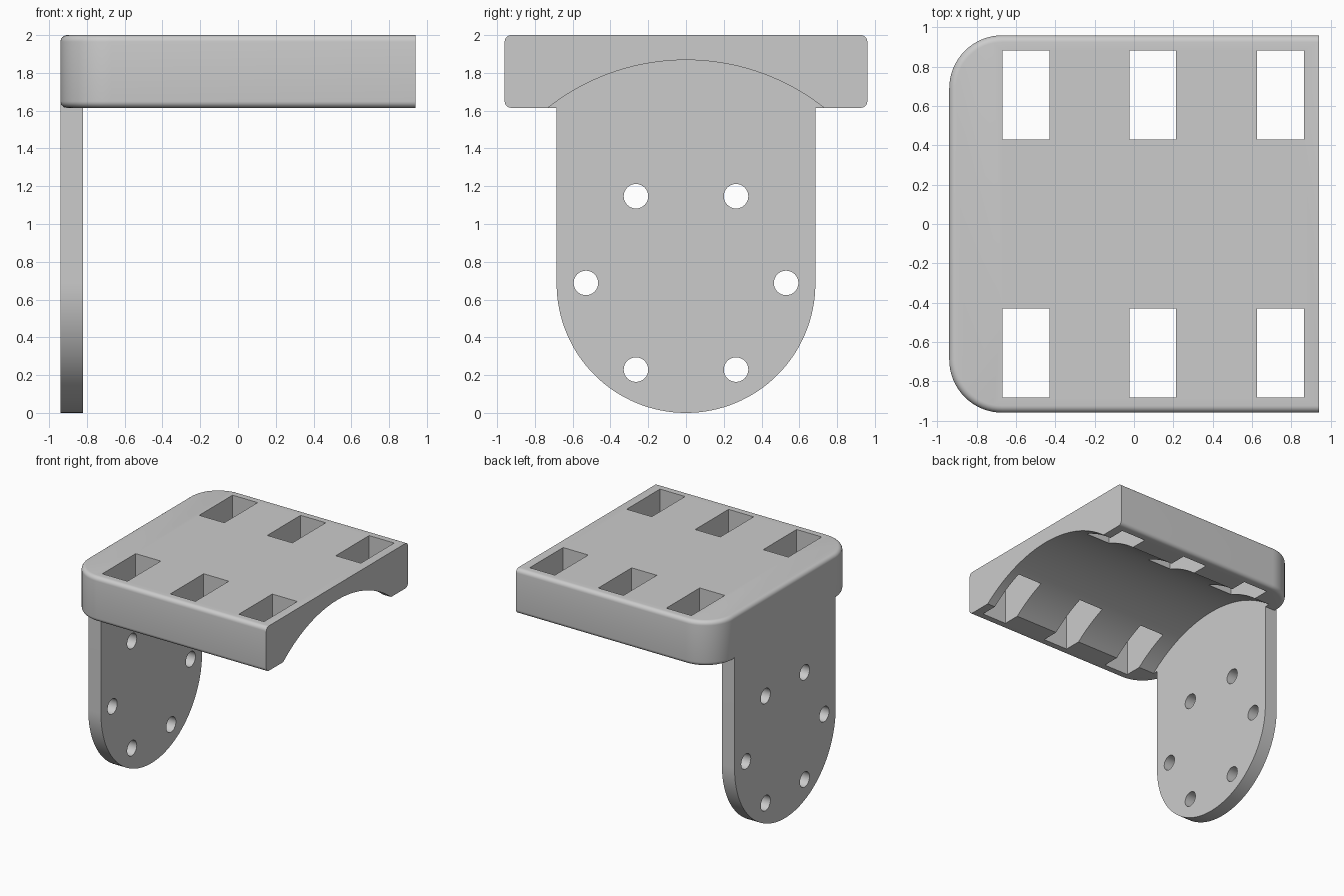
import bpy, bmesh
from math import pi, sin, cos
from mathutils import Vector

X0, X1, HALF_Y = -0.94, 0.94, 0.96     # slab footprint
Z0, Z1 = 1.615, 2.0                    # slab underside and top
AXIS_Z = 0.685                         # shared centre of arch, tab end and holes
TAB_R, ARCH_R, TAB_INNER = 0.685, 1.183, -0.82

cube = bpy.data.objects.get("Cube")
if cube:
    bpy.data.objects.remove(cube, do_unlink=True)

grey = bpy.data.materials.new("plain grey")
grey.use_nodes = True
colour = (0.6, 0.6, 0.6, 1)
grey.diffuse_color = colour
grey.node_tree.nodes["Principled BSDF"].inputs["Base Color"].default_value = colour


def arc(cx, cy, r, start, end, n):
    return [(cx + r * cos(start + (end - start) * i / n),
             cy + r * sin(start + (end - start) * i / n)) for i in range(n + 1)]


def prism(name, points, offset, bevel=0):
    """Extrude a closed loop of 3D points; optionally round its rims."""
    bm = bmesh.new()
    face = bm.faces.new([bm.verts.new(p) for p in points])
    new = bmesh.ops.extrude_face_region(bm, geom=[face])["geom"]
    bmesh.ops.translate(bm, vec=offset,
                        verts=[v for v in new if isinstance(v, bmesh.types.BMVert)])
    bmesh.ops.recalc_face_normals(bm, faces=bm.faces)
    if bevel:
        # rims only, leaving the straight +x end sharp
        rims = [e for e in bm.edges
                if abs(e.verts[0].co.z - e.verts[1].co.z) < 1e-5
                and min(v.co.x for v in e.verts) < X1 - 1e-4]
        bmesh.ops.bevel(bm, geom=rims, offset=bevel, segments=6, profile=0.5,
                        affect='EDGES', clamp_overlap=True)
    mesh = bpy.data.meshes.new(name)
    bm.to_mesh(mesh)
    bm.free()
    mesh.materials.append(grey)
    obj = bpy.data.objects.new(name, mesh)
    bpy.context.scene.collection.objects.link(obj)
    return obj


def along_x(name, outline, x0, x1):
    return prism(name, [(x0, y, z) for y, z in outline], Vector((x1 - x0, 0, 0)))


def combine(target, tool, operation):
    mod = target.modifiers.new("combine", 'BOOLEAN')
    mod.operation, mod.solver, mod.object = operation, 'EXACT', tool
    bpy.context.view_layer.objects.active = target
    bpy.ops.object.modifier_apply(modifier=mod.name)
    bpy.data.objects.remove(tool, do_unlink=True)


# Slab with two round corners and softened rims
R = 0.27
footprint = ([(X1, -HALF_Y), (X1, HALF_Y)]
             + arc(X0 + R, HALF_Y - R, R, pi / 2, pi, 16)
             + arc(X0 + R, R - HALF_Y, R, pi, 1.5 * pi, 16))
bracket = prism("mounting_bracket", [(x, y, Z0) for x, y in footprint],
                Vector((0, 0, Z1 - Z0)), bevel=0.035)

# Hanging tab with a half-round end, left thick until the arch trims it
tab_outline = [(-TAB_R, 1.66)] + arc(0, AXIS_Z, TAB_R, pi, 2 * pi, 64) + [(TAB_R, 1.66)]
combine(bracket, along_x("tab", tab_outline, X0, -0.7), 'UNION')

# Arched underside, which also trims the inner face of the tab
arch = arc(0, AXIS_Z, ARCH_R, 0, 2 * pi, 160)[:-1]
combine(bracket, along_x("arch_cutter", arch, TAB_INNER, 1.2), 'DIFFERENCE')

# Rectangular slots, three along each side
for x in (-0.55, 0.095, 0.745):
    for side in (-1, 1):
        slot = [(x + dx, side * y, 1.4) for dx, y in
                ((-0.119, 0.43), (0.119, 0.43), (0.119, 0.882), (-0.119, 0.882))]
        combine(bracket, prism("slot_cutter", slot, Vector((0, 0, 1))), 'DIFFERENCE')

# Ring of six screw holes through the tab
for i in range(6):
    a = i * pi / 3
    hole = arc(0.53 * cos(a), AXIS_Z + 0.003 + 0.53 * sin(a), 0.065, 0, 2 * pi, 32)[:-1]
    combine(bracket, along_x("hole_cutter", hole, -1.1, -0.7), 'DIFFERENCE')

bpy.ops.object.select_all(action='DESELECT')
bracket.select_set(True)
bpy.context.view_layer.objects.active = bracket
bpy.ops.object.shade_smooth_by_angle(angle=pi / 6)
